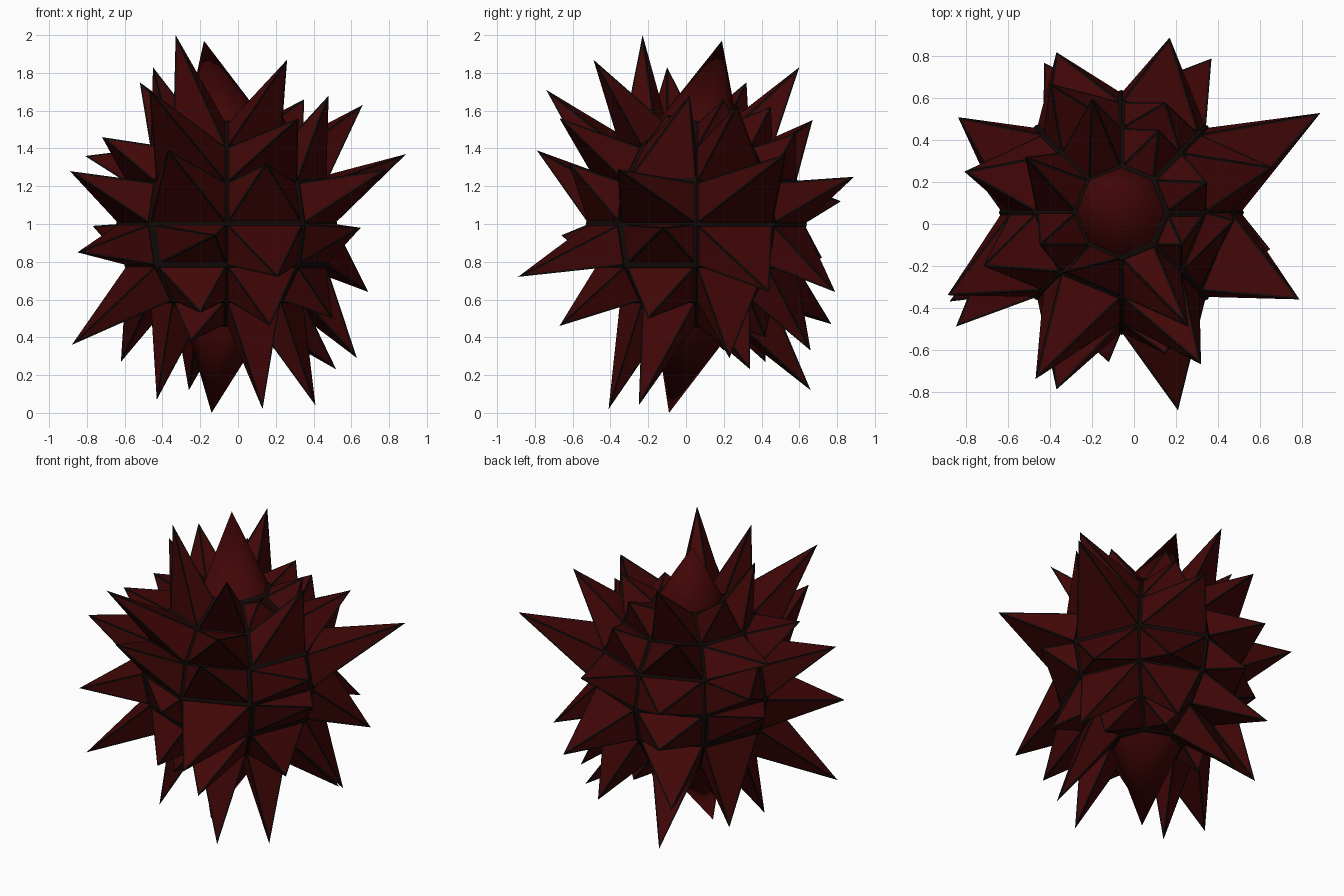
import bpy, bmesh, math
from mathutils import Vector

if "Cube" in bpy.data.objects:
    bpy.data.objects.remove(bpy.data.objects["Cube"])

CENTRE = Vector((-0.06, 0.055, 1.0))
R = 0.57           # radius of the sphere the spikes grow from


def material(name, rgb):
    m = bpy.data.materials.new(name)
    m.diffuse_color = (*rgb, 1)
    m.use_nodes = True
    m.node_tree.nodes["Principled BSDF"].inputs["Base Color"].default_value = m.diffuse_color
    return m


red = material("dark red", (0.053, 0.0018, 0.002))
black = material("brown black", (0.0065, 0.003, 0.0026))


def on_sphere(lon, lat, r=R):
    a, b = math.radians(lon), math.radians(lat)
    return CENTRE + r * Vector((math.cos(a) * math.cos(b),
                                math.sin(a) * math.cos(b), math.sin(b)))


def finish(bm, name, mats):
    bmesh.ops.recalc_face_normals(bm, faces=bm.faces[:])
    me = bpy.data.meshes.new(name)
    bm.to_mesh(me)
    bm.free()
    for m in mats:
        me.materials.append(m)
    ob = bpy.data.objects.new(name, me)
    bpy.context.collection.objects.link(ob)
    return ob


# spike tips per latitude band, eight around, counter-clockwise from +x
band_top = [(.35, .2, 1.66), (.12, .45, 1.62), (-.2, .6, 1.83), (-.52, .32, 1.75),
            (-.45, -.1, 1.83), (-.33, -.23, 2.0), (.26, -.49, 1.87), (.23, -.1, 1.58)]
band_high = [(.66, .27, 1.63), (.15, .58, 1.48), (-.4, .67, 1.55), (-.81, .25, 1.36),
             (-.72, -.2, 1.46), (-.47, -.74, 1.71), (.32, -.67, 1.56), (.48, .02, 1.68)]
band_upper = [(.89, .53, 1.37), (.17, .89, 1.25), (-.37, .82, 1.12), (-.84, .51, 1.23),
              (-.89, -.34, 1.28), (-.37, -.79, 1.39), (.15, -.62, 1.32), (.79, -.36, 1.29)]
band_lower = [(.69, .44, .64), (.37, .79, .64), (-.3, .72, .82), (-.77, .25, .99),
              (-.85, -.49, .85), (-.12, -.66, .94), (.21, -.89, .72), (.65, -.12, .98)]
band_low = [(.63, .23, .29), (.2, .66, .33), (-.43, .77, .47), (-.62, .42, .27),
            (-.88, -.37, .36), (-.2, -.58, .53), (.17, -.67, .46), (.5, -.2, .5)]
band_bottom = [(.52, .34, .23), (.1, .42, .4), (-.26, .66, .12), (-.35, .2, .33),
               (-.43, -.23, .07), (-.25, -.33, .38), (.13, -.41, .02), (.41, -.25, .04)]

# four-sided spikes with dark edge strips, one object per band
for name, lat, tips in (("top_spikes", 45, band_top), ("high_spikes", 22.5, band_high),
                        ("upper_spikes", 0, band_upper), ("lower_spikes", -22.5, band_lower),
                        ("low_spikes", -45, band_low), ("bottom_spikes", -67.5, band_bottom)):
    bm = bmesh.new()
    for k, tip in enumerate(tips):
        lon = 45 * k
        base = [bm.verts.new(on_sphere(a, b)) for a, b in
                ((lon, lat), (lon + 45, lat), (lon + 45, lat + 22.5), (lon, lat + 22.5))]
        apex = bm.verts.new(tip)
        for i in range(4):
            bm.faces.new((base[i], base[(i + 1) % 4], apex))
    bmesh.ops.recalc_face_normals(bm, faces=bm.faces[:])
    rim = bmesh.ops.inset_individual(bm, faces=bm.faces[:], thickness=0.01,
                                     use_even_offset=True)["faces"]
    for f in rim:
        f.material_index = 1
    finish(bm, name, [red, black])

# smooth horns at the two poles
for name, lat, tip in (("top_horn", 67.5, (-.18, .19, 1.97)),
                       ("bottom_horn", -67.5, (-.14, -.09, 0.0))):
    bm = bmesh.new()
    ring = [bm.verts.new(on_sphere(45 * k, lat)) for k in range(8)]
    apex = bm.verts.new(tip)
    for k in range(8):
        bm.faces.new((ring[k], ring[(k + 1) % 8], apex)).smooth = True
    finish(bm, name, [red])

# dark core showing in the grooves between the spikes
bm = bmesh.new()
bmesh.ops.create_uvsphere(bm, u_segments=8, v_segments=8, radius=R + 0.015)
bmesh.ops.translate(bm, verts=bm.verts[:], vec=CENTRE)
finish(bm, "dark_core", [black])
